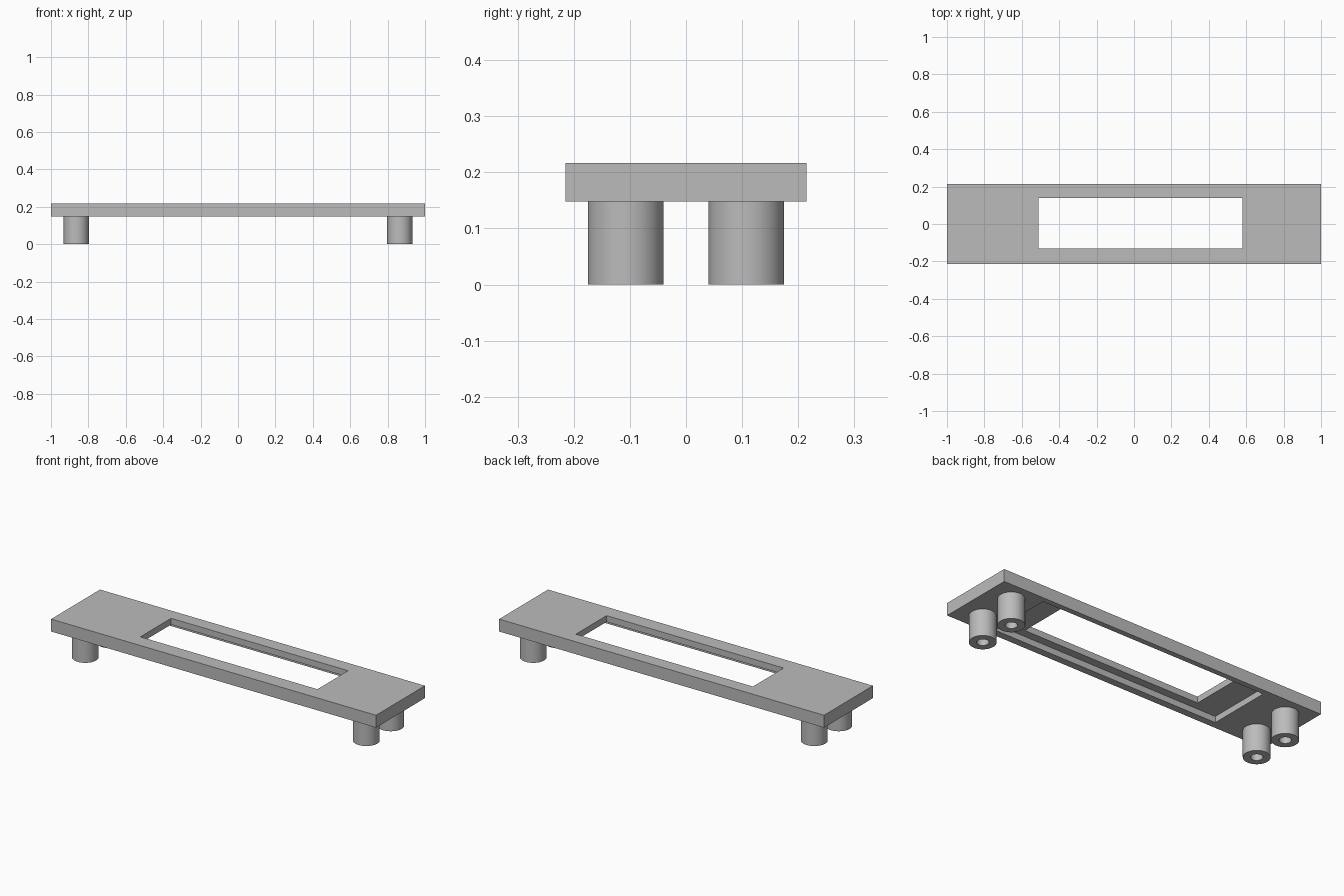
import bpy
import bmesh
import math
from mathutils import Matrix, Vector

cube = bpy.data.objects.get("Cube")
if cube:
    bpy.data.objects.remove(cube, do_unlink=True)

grey = bpy.data.materials.new("plain grey")
grey.use_nodes = True
grey.diffuse_color = (0.5, 0.5, 0.5, 1)
grey.node_tree.nodes["Principled BSDF"].inputs["Base Color"].default_value = (0.5, 0.5, 0.5, 1)

BOTTOM, LEDGE, TOP = 0.148, 0.182, 0.217


def finish(name, bm):
    bmesh.ops.recalc_face_normals(bm, faces=bm.faces)
    mesh = bpy.data.meshes.new(name)
    bm.to_mesh(mesh)
    bm.free()
    mesh.materials.append(grey)
    obj = bpy.data.objects.new(name, mesh)
    bpy.context.collection.objects.link(obj)
    return obj


def bridge_rings(bm, rings, closed):
    """Join each ring of vertices to the next with quads."""
    pairs = list(zip(rings, rings[1:]))
    if closed:
        pairs.append((rings[-1], rings[0]))
    for a, b in pairs:
        for i in range(len(a)):
            j = (i + 1) % len(a)
            bm.faces.new((a[i], a[j], b[j], b[i]))


# Face plate: rectangular window with a wider recess on the underside
outer = (-1, 1, -0.215, 0.215)
window = (-0.51, 0.58, -0.13, 0.14)
recess = (-0.66, 0.73, -0.175, 0.185)
section = [(outer, BOTTOM), (outer, TOP), (window, TOP),
           (window, LEDGE), (recess, LEDGE), (recess, BOTTOM)]
bm = bmesh.new()
rings = [[bm.verts.new((x, y, z)) for x, y in ((x0, y0), (x1, y0), (x1, y1), (x0, y1))]
         for (x0, x1, y0, y1), z in section]
bridge_rings(bm, rings, closed=True)
finish("face_plate", bm)


# Mounting posts: hollow cylinders at the four corners
def add_post(name, x, y, radius=0.0675, bore=0.03, sides=48):
    bm = bmesh.new()
    profile = [(radius, BOTTOM), (radius, 0), (bore, 0), (bore, BOTTOM)]
    rings = []
    for r, z in profile:
        angles = [math.tau * i / sides for i in range(sides)]
        rings.append([bm.verts.new((r * math.cos(a), r * math.sin(a), z)) for a in angles])
    bridge_rings(bm, rings, closed=False)
    post = finish(name, bm)
    post.location = (x, y, 0)
    bpy.ops.object.select_all(action="DESELECT")
    post.select_set(True)
    bpy.context.view_layer.objects.active = post
    bpy.ops.object.shade_smooth_by_angle(angle=math.radians(30))


for side, x in (("left", 0.865), ("right", -0.865)):
    for end, y in (("front", -0.1075), ("back", 0.1075)):
        add_post(f"{end}_{side}_post", x, y)
